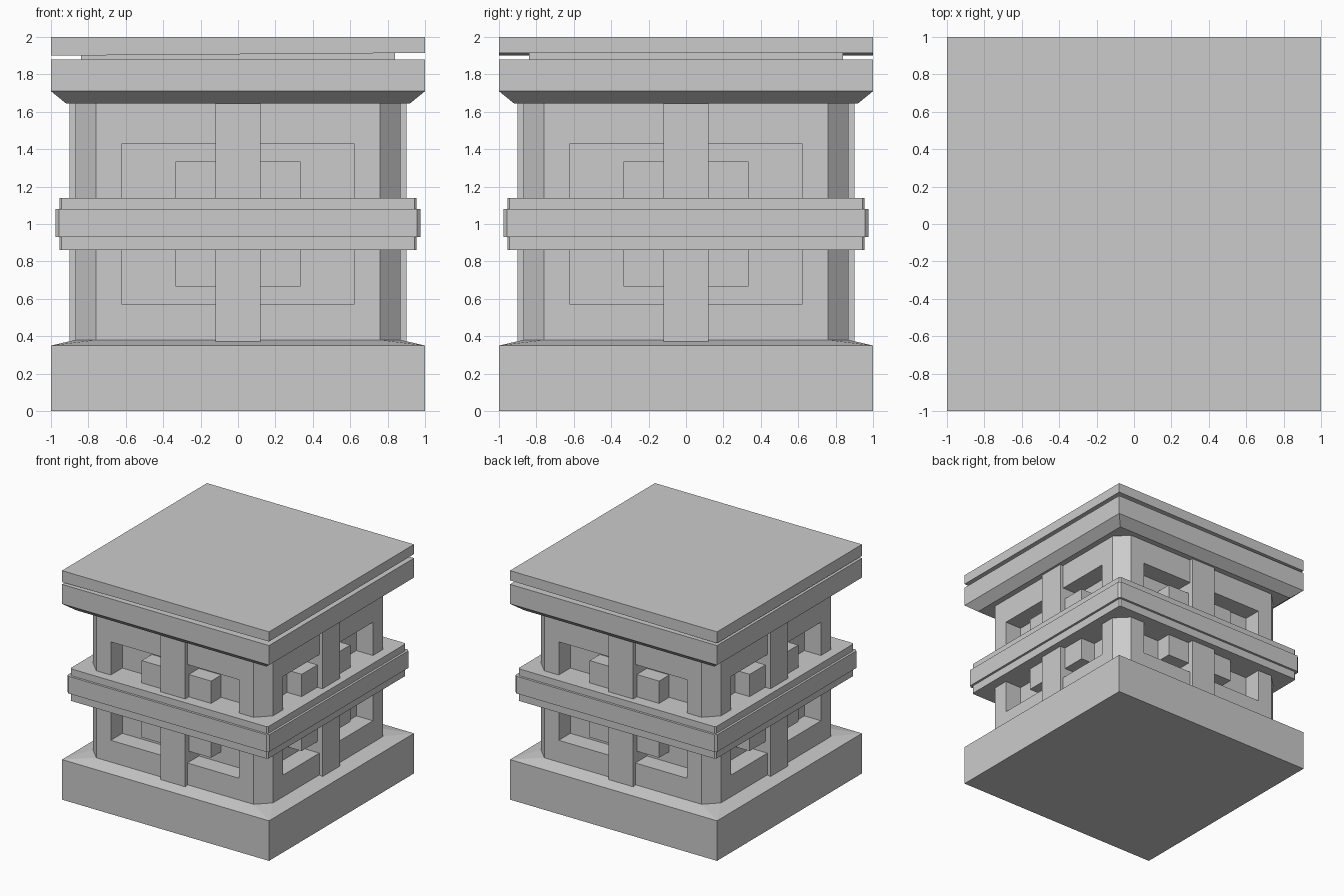
import bpy, bmesh
from math import pi
from mathutils import Matrix

if "Cube" in bpy.data.objects:
    bpy.data.objects.remove(bpy.data.objects["Cube"])


def ring(half, z, chamfer=0.0):
    """Square outline at height z, with optional cut corners."""
    c = half - chamfer
    pts = {(sx * a, sy * b, z) for sx in (-1, 1) for sy in (-1, 1)
           for a, b in ((half, c), (c, half))}
    return sorted(pts)


def box(x0, x1, y0, y1, z0, z1):
    return [(x, y, z) for x in (x0, x1) for y in (y0, y1) for z in (z0, z1)]


def solid(name, points, turn=0):
    """Convex solid wrapped around the given points, turned in quarter steps."""
    bm = bmesh.new()
    for p in points:
        bm.verts.new(p)
    bmesh.ops.convex_hull(bm, input=bm.verts)
    bmesh.ops.dissolve_limit(bm, angle_limit=0.002, verts=bm.verts, edges=bm.edges)
    bmesh.ops.recalc_face_normals(bm, faces=bm.faces)
    bm.transform(Matrix.Rotation(turn * pi / 2, 4, 'Z'))
    mesh = bpy.data.meshes.new(name)
    bm.to_mesh(mesh)
    bm.free()
    obj = bpy.data.objects.new(name, mesh)
    bpy.context.collection.objects.link(obj)
    return obj


WALL, BACK = 0.87, 0.71       # outer wall face and recessed panel
Z0, Z1 = 0.37, 1.66           # body height range

# Base slab with shallow sloped top
solid("base", ring(1, 0) + ring(1, 0.35) + ring(WALL, 0.38, 0.11))

# Recessed inner body
solid("inner_body", ring(BACK, Z0) + ring(BACK, Z1))

# Four sides: corner pier, rails, central block and upright
for side, label in enumerate(("front", "right", "back", "left")):
    pier = [(0.62, -WALL), (0.76, -WALL), (WALL, -0.76), (WALL, -0.62), (0.62, -0.62)]
    solid(f"{label}_corner_pier", [(x, y, z) for x, y in pier for z in (Z0, Z1)], side)
    solid(f"{label}_lower_rail", box(-0.62, 0.62, -WALL, -0.7, Z0, 0.57), side)
    solid(f"{label}_upper_rail", box(-0.62, 0.62, -WALL, -0.7, 1.43, Z1), side)
    solid(f"{label}_block", box(-0.335, 0.335, -0.85, -0.7, 0.665, 1.335), side)
    solid(f"{label}_upright", box(-0.12, 0.12, -0.90, -0.7, Z0, Z1), side)

# Stepped belt around the middle
solid("belt", ring(0.955, 0.86, 0.012) + ring(0.955, 1.14, 0.012))
solid("belt_band", ring(0.975, 0.93, 0.018) + ring(0.975, 1.08, 0.018))

# Cap with sloped underside, then a recessed neck
solid("cap", ring(0.92, 1.645) + ring(1, 1.71) + ring(1, 1.88))
solid("neck", ring(0.84, 1.87) + ring(0.84, 1.92))

# Lid whose underside tilts slightly
solid("lid", ring(1, 2.0) + [(x, y, 1.9075 + 0.0075 * x) for x in (-1, 1) for y in (-1, 1)])
